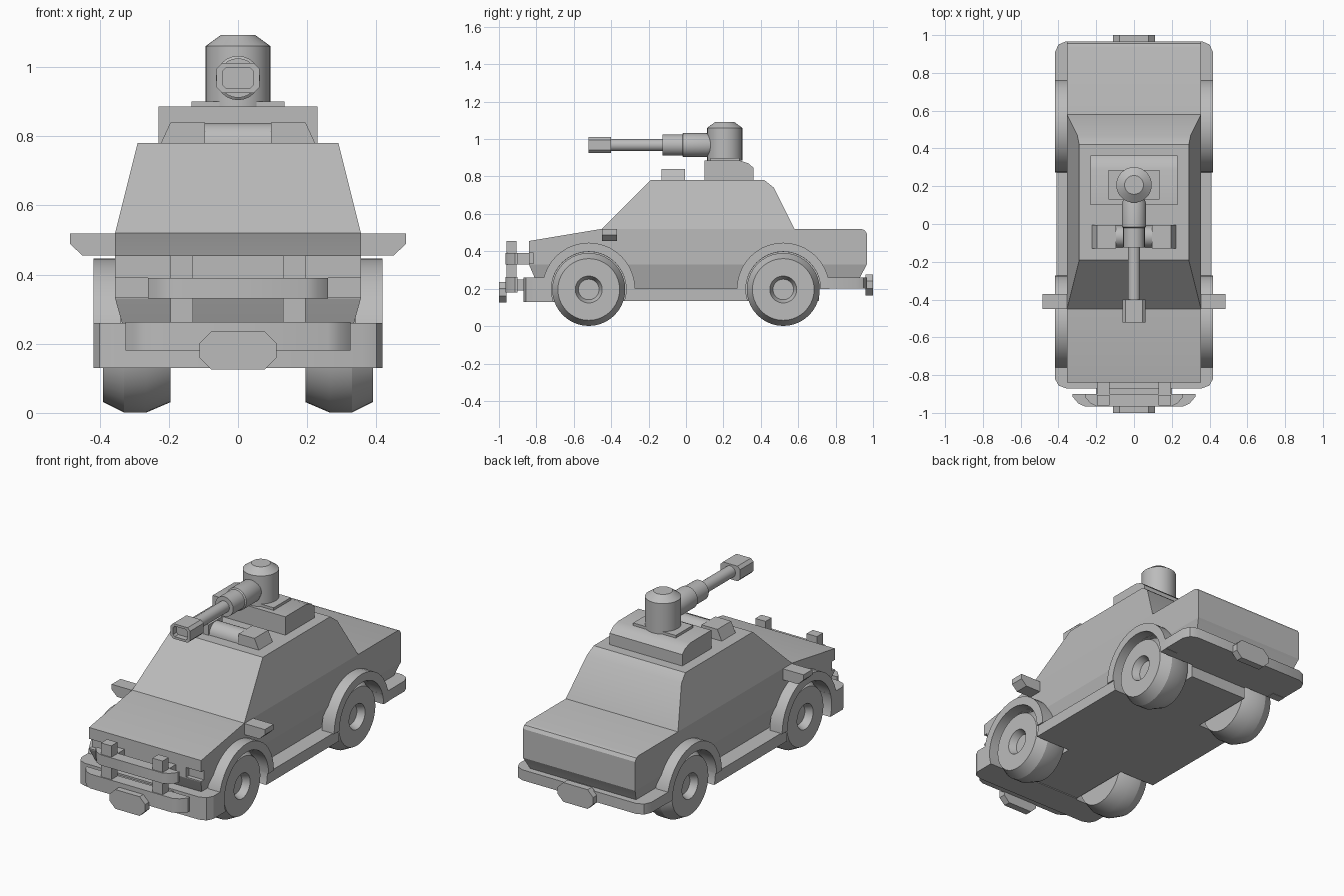
import bpy, bmesh, math
from mathutils import Vector

if "Cube" in bpy.data.objects:
    bpy.data.objects.remove(bpy.data.objects["Cube"])

GREY = bpy.data.materials.new("plain grey")
GREY.diffuse_color = (0.5, 0.5, 0.5, 1)
GREY.use_nodes = True
GREY.node_tree.nodes["Principled BSDF"].inputs["Base Color"].default_value = GREY.diffuse_color

# Axis maps: 2D profile (u, v) plus depth t -> 3D point
AX = {'x': lambda u, v, t: (t, u, v),
      'y': lambda u, v, t: (u, t, v),
      'z': lambda u, v, t: (u, v, t)}


def finish(name, bm):
    bmesh.ops.recalc_face_normals(bm, faces=bm.faces)
    me = bpy.data.meshes.new(name)
    bm.to_mesh(me)
    bm.free()
    me.materials.append(GREY)
    ob = bpy.data.objects.new(name, me)
    bpy.context.scene.collection.objects.link(ob)
    return ob


def add_prism(bm, pts, axis, a, b):
    """Extrude a profile along an axis; a and b may be functions of height."""
    f = AX[axis]
    val = lambda k, v: k(v) if callable(k) else k
    va = [bm.verts.new(f(u, v, val(a, v))) for u, v in pts]
    vb = [bm.verts.new(f(u, v, val(b, v))) for u, v in pts]
    bm.faces.new(va)
    bm.faces.new(vb[::-1])
    n = len(pts)
    for i in range(n):
        j = (i + 1) % n
        bm.faces.new((va[i], vb[i], vb[j], va[j]))


def prism(name, pts, axis, a, b):
    bm = bmesh.new()
    add_prism(bm, pts, axis, a, b)
    return finish(name, bm)


def rect(u0, u1, v0, v1):
    return [(u0, v0), (u1, v0), (u1, v1), (u0, v1)]


def box(name, x0, x1, y0, y1, z0, z1):
    return prism(name, rect(x0, x1, y0, y1), 'z', z0, z1)


def octagon(w, h, cv, c):
    return [(-w + c, cv - h), (w - c, cv - h), (w, cv - h + c), (w, cv + h - c),
            (w - c, cv + h), (-w + c, cv + h), (-w, cv + h - c), (-w, cv - h + c)]


def lathe(name, prof, axis, cu, cv, n=32):
    """Closed solid of revolution from (radius, position) pairs."""
    bm = bmesh.new()
    f = AX[axis]
    rings = [[bm.verts.new(f(cu + r * math.cos(2 * math.pi * i / n),
                             cv + r * math.sin(2 * math.pi * i / n), t))
              for i in range(n)] for r, t in prof]
    for p, q in zip(rings, rings[1:]):
        for i in range(n):
            j = (i + 1) % n
            bm.faces.new((p[i], p[j], q[j], q[i]))
    bm.faces.new(rings[0])
    bm.faces.new(rings[-1])
    return finish(name, bm)


def circle(cu, cv, r, n=40):
    return [(cu + r * math.cos(2 * math.pi * i / n),
             cv + r * math.sin(2 * math.pi * i / n)) for i in range(n)]


def half_width(z):
    if z <= 0.33:
        return 0.355 - (0.33 - z) * 0.28
    if z <= 0.52:
        return 0.355
    return 0.355 - (z - 0.52) * 0.25


def neg_width(z):
    return -half_width(z)


# Body shell in three height bands
cabin = prism("cabin", [(-.45, .52), (-.19, .78), (.42, .78), (.47, .74), (.58, .52)],
              'x', neg_width, half_width)
body = prism("body", [(-.84, .33), (-.84, .455), (-.45, .52), (.935, .52), (.955, .513),
                      (.967, .495), (.967, .33)], 'x', neg_width, half_width)
under = prism("lower_body", [(-.84, .33), (-.81, .26), (-.78, .2), (.91, .2), (.93, .26),
                             (.967, .33)], 'x', neg_width, half_width)

# Floor and bumpers
floor = box("floor_skirt", -.41, .41, -.71, .71, .135, .2)
front_bumper = prism("front_bumper", [(-.418, -.7), (-.418, -.82), (-.40, -.855), (-.36, -.87),
                     (.36, -.87), (.40, -.855), (.418, -.82), (.418, -.7)], 'z', .13, .26)
rear_bumper = prism("rear_bumper", [(-.418, .7), (-.418, .91), (-.40, .95), (-.36, .967),
                    (.36, .967), (.40, .95), (.418, .91), (.418, .7)], 'z', .2, .26)

# Wheel wells and headlight recesses
bm = bmesh.new()
for s in (-1, 1):
    for y in (-.52, .52):
        add_prism(bm, circle(y, .197, .2), 'x', s * .185, s * .46)
    add_prism(bm, rect(s * .26, s * .37, .335, .39), 'y', -.86, -.815)
cutter = finish("well_cutter", bm)
cutter.hide_render = True
cutter.hide_set(True)
for ob in (body, under, floor, front_bumper, rear_bumper):
    m = ob.modifiers.new("wells", 'BOOLEAN')
    m.operation = 'DIFFERENCE'
    m.solver = 'EXACT'
    m.object = cutter
    bpy.context.view_layer.objects.active = ob
    bpy.ops.object.modifier_apply(modifier="wells")
bpy.data.objects.remove(cutter)

# Wheels with hollow hubs, and arches
for side, s in (("left", -1), ("right", 1)):
    for end, y in (("front", -.52), ("rear", .52)):
        lathe(f"{side}_{end}_wheel",
              [(.165, s * .195), (.195, s * .265), (.195, s * .33), (.165, s * .39),
               (.072, s * .39), (.055, s * .35)], 'x', y, .196, 40)
        arc = [math.pi * i / 20 for i in range(21)]
        ring = [(y + .248 * math.cos(a), .198 + .248 * math.sin(a)) for a in arc]
        ring += [(y + .2 * math.cos(a), .198 + .2 * math.sin(a)) for a in reversed(arc)]
        prism(f"{side}_{end}_arch", ring, 'x', s * .34, s * .418)
    # Door mirror
    prism(f"{side}_mirror", [(s * .34, .455), (s * .45, .455), (s * .485, .488),
                             (s * .485, .518), (s * .34, .518)], 'y', -.45, -.37)
    # Guard post and bracket
    box(f"{side}_guard_post", s * .13, s * .195, -.96, -.905, .18, .455)
    box(f"{side}_guard_bracket", s * .13, s * .195, -.91, -.83, .33, .39)
    # Roof lamp end
    prism(f"{side}_roof_lamp", [(s * .095, .775), (s * .225, .775), (s * .195, .84),
                                (s * .095, .84)], 'y', -.13, -.005)

# Guard rails
for name, w, z0, z1 in (("lower_guard_rail", .325, .18, .262), ("upper_guard_rail", .26, .33, .39)):
    prism(name, [(-w, -.9), (-w, -.915), (-w + .03, -.95), (-w + .065, -.966), (w - .065, -.966),
                 (w - .03, -.95), (w, -.915), (w, -.9)], 'z', z0, z1)
box("guard_mount", -.2, .2, -.91, -.85, .19, .25)

# Number plates (blank)
prism("front_plate", octagon(.112, .055, .18, .035), 'y', -1.0, -.96)
prism("rear_plate", octagon(.112, .055, .22, .035), 'y', .96, 1.0)

# Roof lamp centre, rounded
prism("roof_lamp_centre", [(-.067 + .058 * math.cos(math.pi * i / 14),
                            .778 + .06 * math.sin(math.pi * i / 14)) for i in range(15)],
      'x', -.1, .1)

# Turret base, plate, drum
prism("turret_base", [(.10, .775), (.10, .885), (.29, .885), (.335, .87), (.362, .845),
                      (.362, .775)], 'x', -.23, .23)
box("turret_plate", -.135, .135, .13, .285, .88, .9)
lathe("turret_drum", [(.094, .885), (.094, 1.06), (.05, 1.092)], 'z', 0, .207)

# Gun barrel and muzzle
lathe("gun_barrel", [(.05, .2), (.05, .15), (.064, .11), (.064, -.015), (.057, -.02),
                     (.057, -.125), (.033, -.125), (.033, -.41)], 'y', 0, .968, 24)
bm = bmesh.new()
rings = [[bm.verts.new((x, y, z)) for x, z in octagon(w, h, .968, c)]
         for w, h, c, y in ((.062, .043, .016, -.4), (.062, .043, .016, -.522),
                            (.045, .03, .01, -.522), (.045, .03, .01, -.49))]
for p, q in zip(rings, rings[1:]):
    for i in range(8):
        j = (i + 1) % 8
        bm.faces.new((p[i], p[j], q[j], q[i]))
bm.faces.new(rings[0])
bm.faces.new(rings[-1])
finish("muzzle", bm)

# Smooth curved surfaces, keep hard edges
for ob in bpy.context.scene.objects:
    bpy.ops.object.select_all(action='DESELECT')
    ob.select_set(True)
    bpy.context.view_layer.objects.active = ob
    bpy.ops.object.shade_smooth_by_angle(angle=math.radians(25))
